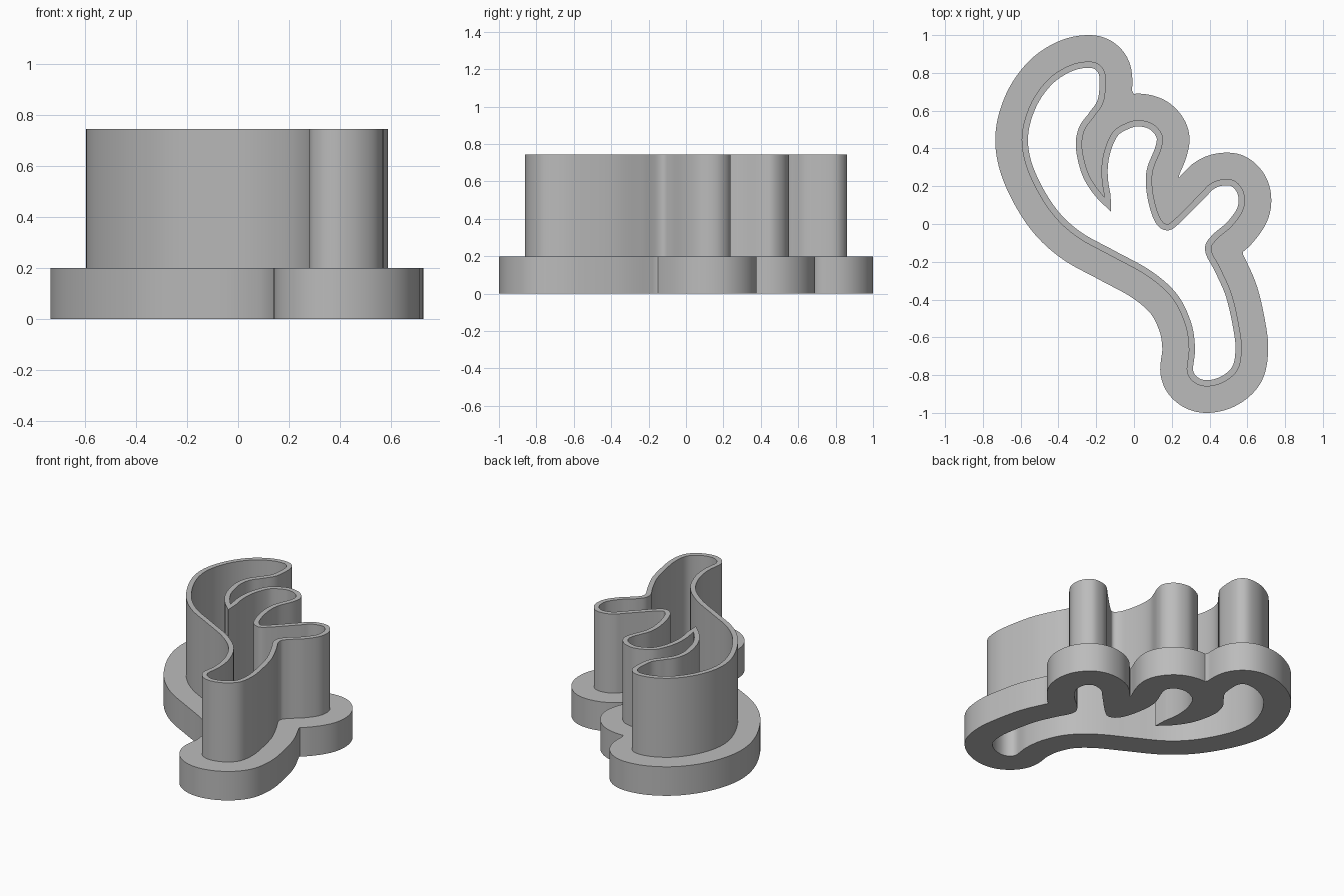
import bpy
import bmesh
import math
from mathutils import Vector

WALL_THICKNESS = 0.033
FLANGE_WIDTH = 0.14
FLANGE_HEIGHT = 0.2
TOTAL_HEIGHT = 0.745
STEPS = 8

# Outer wall outline in hundredths, clockwise from the sharp notch tip
notch_tip = [(-15.5, 14)]
middle_lobe = [(-17, 23), (-17, 32), (-15, 41), (-11, 49), (-5, 53), (2, 55),
               (10, 53), (15, 47), (14.5, 40), (10, 28), (10, 17), (13, 5)]
right_lobe = [(17, 0), (22, 3), (35, 16), (40, 21), (46, 23.5), (53, 23),
              (58, 17), (58, 8), (52, -1), (43.5, -8.5), (41, -14)]
lower_lobe = [(46, -24), (52, -38), (56, -56), (57, -67), (55, -77),
              (48, -83.5), (39, -86), (32, -84), (28, -78), (29, -66)]
left_sweep = [(27, -53), (20, -39), (7, -27.5), (-12, -17), (-30, -7),
              (-43, 5), (-53, 21), (-58.5, 36), (-59, 50), (-54, 65)]
top_lobe = [(-45, 77), (-34, 84), (-24, 86), (-18, 84), (-15, 78), (-16, 65),
            (-21, 57), (-26, 50), (-27.5, 41), (-25, 29), (-21, 21)]


def smooth_path(points):
    """Sample a spline through the points; the shared end point stays sharp."""
    padded = [points[0]] + points + [points[-1]]
    path = []
    for a, b, c, d in zip(padded, padded[1:], padded[2:], padded[3:]):
        for step in range(STEPS):
            t = step / STEPS
            path.append(b + 0.5 * t * ((c - a) + t * ((2 * a - 5 * b + 4 * c - d)
                                                      + t * (3 * b - a - 3 * c + d))))
    return path


def offset_path(path, distance):
    """Shift a closed clockwise path outward, with limited mitres at corners."""
    shifted = []
    for i, point in enumerate(path):
        before = (point - path[i - 1]).normalized()
        after = (path[(i + 1) % len(path)] - point).normalized()
        normal_in = Vector((-before.y, before.x))
        normal_out = Vector((-after.y, after.x))
        normal = (normal_in + normal_out).normalized()
        mitre = min(1 / max(normal.dot(normal_in), 0.1), 2.5)
        shifted.append(point + normal * distance * mitre)
    return shifted


def add_ring(bm, path, z):
    verts = [bm.verts.new((p.x, p.y, z)) for p in path]
    edges = [bm.edges.new((verts[i - 1], verts[i])) for i in range(len(verts))]
    return verts, edges


def add_side(bm, low, high):
    for i in range(len(low[0])):
        bm.faces.new((low[0][i - 1], low[0][i], high[0][i], high[0][i - 1]))


def add_cap(bm, outer, inner):
    bmesh.ops.triangle_fill(bm, use_beauty=True, edges=outer[1] + inner[1])


cube = bpy.data.objects.get("Cube")
if cube:
    bpy.data.objects.remove(cube, do_unlink=True)

# Profiles: wall, opening, and a flange that keeps its full distance from the wall
outline = (notch_tip + middle_lobe + right_lobe + lower_lobe
           + left_sweep + top_lobe + notch_tip)
wall = smooth_path([Vector(pair) / 100 for pair in outline])
opening = offset_path(wall, -WALL_THICKNESS)
flange = [p for p in offset_path(wall, FLANGE_WIDTH)
          if min((p - w).length for w in wall) > FLANGE_WIDTH - 0.0005]

# One watertight body: wide flange, thin upright wall, open centre
bm = bmesh.new()
flange_bottom = add_ring(bm, flange, 0)
flange_top = add_ring(bm, flange, FLANGE_HEIGHT)
wall_base = add_ring(bm, wall, FLANGE_HEIGHT)
wall_top = add_ring(bm, wall, TOTAL_HEIGHT)
opening_bottom = add_ring(bm, opening, 0)
opening_top = add_ring(bm, opening, TOTAL_HEIGHT)

add_cap(bm, flange_bottom, opening_bottom)
add_cap(bm, flange_top, wall_base)
add_cap(bm, wall_top, opening_top)
add_side(bm, flange_bottom, flange_top)
add_side(bm, wall_base, wall_top)
add_side(bm, opening_bottom, opening_top)
bmesh.ops.recalc_face_normals(bm, faces=bm.faces[:])

mesh = bpy.data.meshes.new("cutter_body")
bm.to_mesh(mesh)
bm.free()
body = bpy.data.objects.new("cutter_body", mesh)
bpy.context.collection.objects.link(body)

# Plain grey plastic
grey = bpy.data.materials.new("plain_grey")
grey.use_nodes = True
colour = (0.5, 0.5, 0.5, 1)
grey.diffuse_color = colour
grey.node_tree.nodes["Principled BSDF"].inputs["Base Color"].default_value = colour
mesh.materials.append(grey)

# Smooth curved walls, crisp rims
bpy.ops.object.select_all(action="DESELECT")
body.select_set(True)
bpy.context.view_layer.objects.active = body
bpy.ops.object.shade_smooth_by_angle(angle=math.radians(30))
